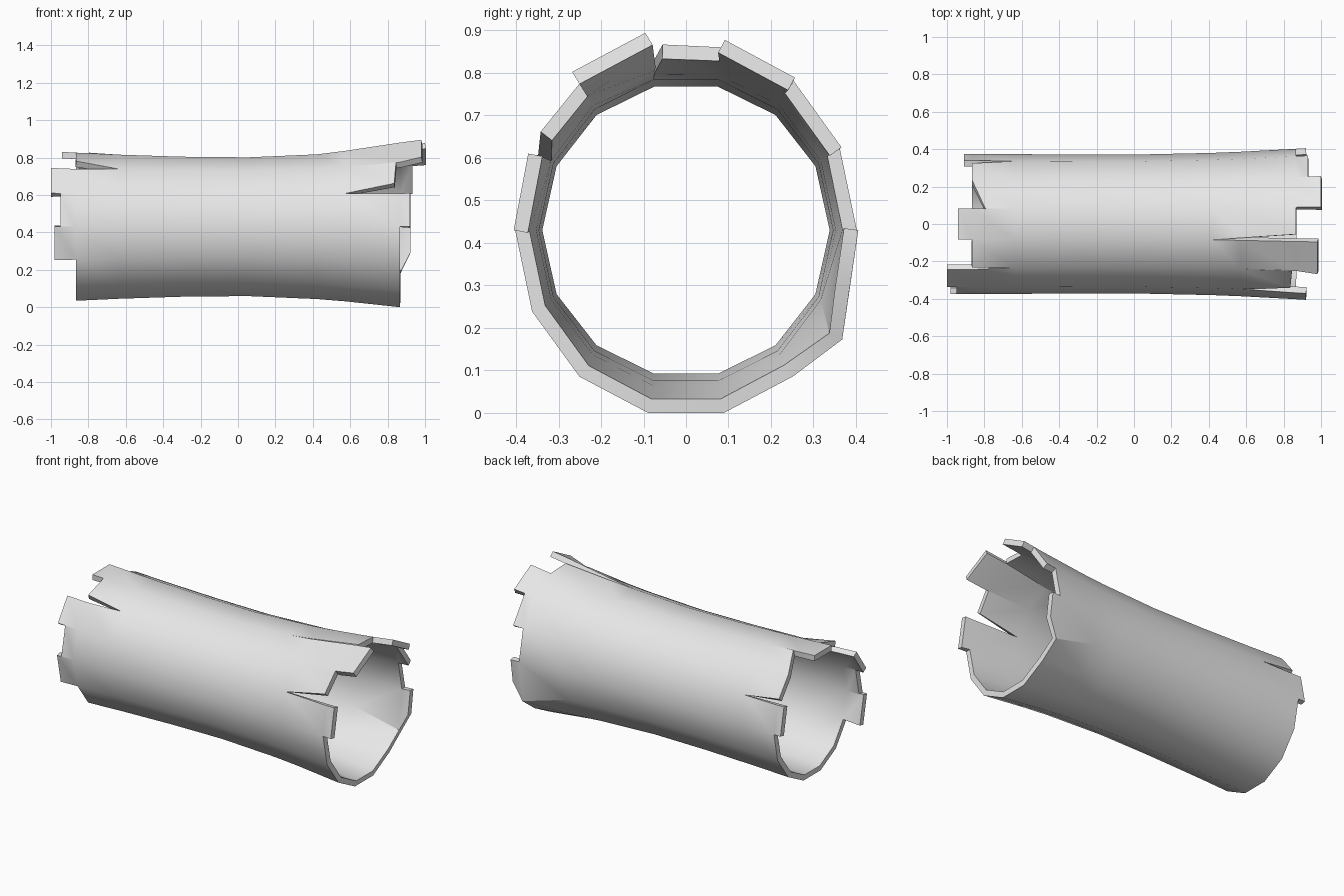
import bpy, bmesh
from math import sin, cos, radians

cube = bpy.data.objects.get("Cube")
if cube:
    bpy.data.objects.remove(cube, do_unlink=True)

SIDES = 14
BASE = 0.865                       # where the solid tube ends and the tabs begin
STATIONS = [-BASE, -0.64, -0.3, 0.05, 0.42, 0.57, BASE]
AXIS_Z = 0.43

# Tab tips by plank; planks run from the top toward the front, then round
TIP_LEFT = {0: 0.94, 2: 1.0, 3: 0.95, 4: 0.98, 11: 0.91}
TIP_RIGHT = {1: 0.98, 3: 0.92, 10: 0.92, 12: 0.93, 13: 1.0}

# Split edges: (plank, corner, end) -> (crack start, angle, lift, pull back)
SPLITS = {
    (0, 0, 1): (0.42, -5, 0, 0),
    (1, 0, 1): (0.42, 0, 0.02, 0),
    (2, 2, 1): (0.57, -6, 0, 0.03),
    (2, 1, 1): (0.57, 0, 0, 0.02),
    (3, 2, 1): (0.57, 2, 0, 0),
    (9, 9, 1): (0.57, -7, 0.035, 0),
    (10, 9, 1): (0.57, -7, 0.035, 0),
    (1, 1, -1): (0.64, -3, 0.025, 0),
    (2, 1, -1): (0.64, 2, 0, 0),
    (11, 11, -1): (0.64, -1, 0, 0),
    (12, 11, -1): (0.64, 4, 0, 0),
    (13, 13, -1): (0.64, 0, 0, 0.07),
}
# Extra bend of a tab corner: angle, lift
TAB_BEND = {(10, 9, 1): (14, -0.035), (1, 1, 1): (0, 0.02)}


def corner(plank, j, x, tab=False):
    """Point on the flared tube at one corner of a plank."""
    end = 1 if x > 0 else -1
    flare = (abs(x) / BASE) ** 1.8
    ry = 0.372 + (0.03 if end > 0 else 0.002) * flare
    rz = 0.38 + (0.061 if end > 0 else 0.026) * flare
    angle = (j + 0.5) * 360 / SIDES
    key = (plank, j, end)
    if key in SPLITS:
        start, turn, lift, pull = SPLITS[key]
        f = min(1, max(0, (abs(x) - start) / (BASE - start)))
        angle += turn * f
        ry += lift * f
        rz += lift * f
        x -= end * pull * f
    if tab and key in TAB_BEND:
        turn, lift = TAB_BEND[key]
        angle += turn
        ry += lift
        rz += lift
    a = radians(angle)
    return (x, -ry * sin(a), AXIS_Z + rz * cos(a))


bm = bmesh.new()


def add_quad(plank, x0, x1, tab0=False, tab1=False):
    a, b = (plank - 1) % SIDES, plank
    pts = [corner(plank, a, x0, tab0), corner(plank, b, x0, tab0),
           corner(plank, b, x1, tab1), corner(plank, a, x1, tab1)]
    bm.faces.new([bm.verts.new(p) for p in pts])


# Planks of the tube and their broken tabs
for k in range(SIDES):
    for x0, x1 in zip(STATIONS, STATIONS[1:]):
        add_quad(k, x0, x1)
    if k in TIP_LEFT:
        add_quad(k, -TIP_LEFT[k], -BASE, tab0=True)
    if k in TIP_RIGHT:
        add_quad(k, BASE, TIP_RIGHT[k], tab1=True)
        if (k, k - 1, 1) in TAB_BEND and k == 10:
            continue

bmesh.ops.remove_doubles(bm, verts=bm.verts, dist=0.0005)
bm.normal_update()
if sum(f.normal.z * (f.calc_center_median().z - AXIS_Z) for f in bm.faces) < 0:
    bmesh.ops.reverse_faces(bm, faces=bm.faces)

mesh = bpy.data.meshes.new("hollow_log")
bm.to_mesh(mesh)
bm.free()
log = bpy.data.objects.new("hollow_log", mesh)
bpy.context.collection.objects.link(log)

# Plain grey
grey = bpy.data.materials.new("light_grey")
grey.use_nodes = True
colour = (0.8, 0.8, 0.8, 1)
grey.diffuse_color = colour
grey.node_tree.nodes["Principled BSDF"].inputs["Base Color"].default_value = colour
mesh.materials.append(grey)

# Wall thickness, inward
bpy.ops.object.select_all(action='DESELECT')
log.select_set(True)
bpy.context.view_layer.objects.active = log
wall = log.modifiers.new("wall", 'SOLIDIFY')
wall.thickness = 0.034
wall.offset = -1
bpy.ops.object.modifier_apply(modifier="wall")
bpy.ops.object.shade_smooth_by_angle(angle=radians(32))
